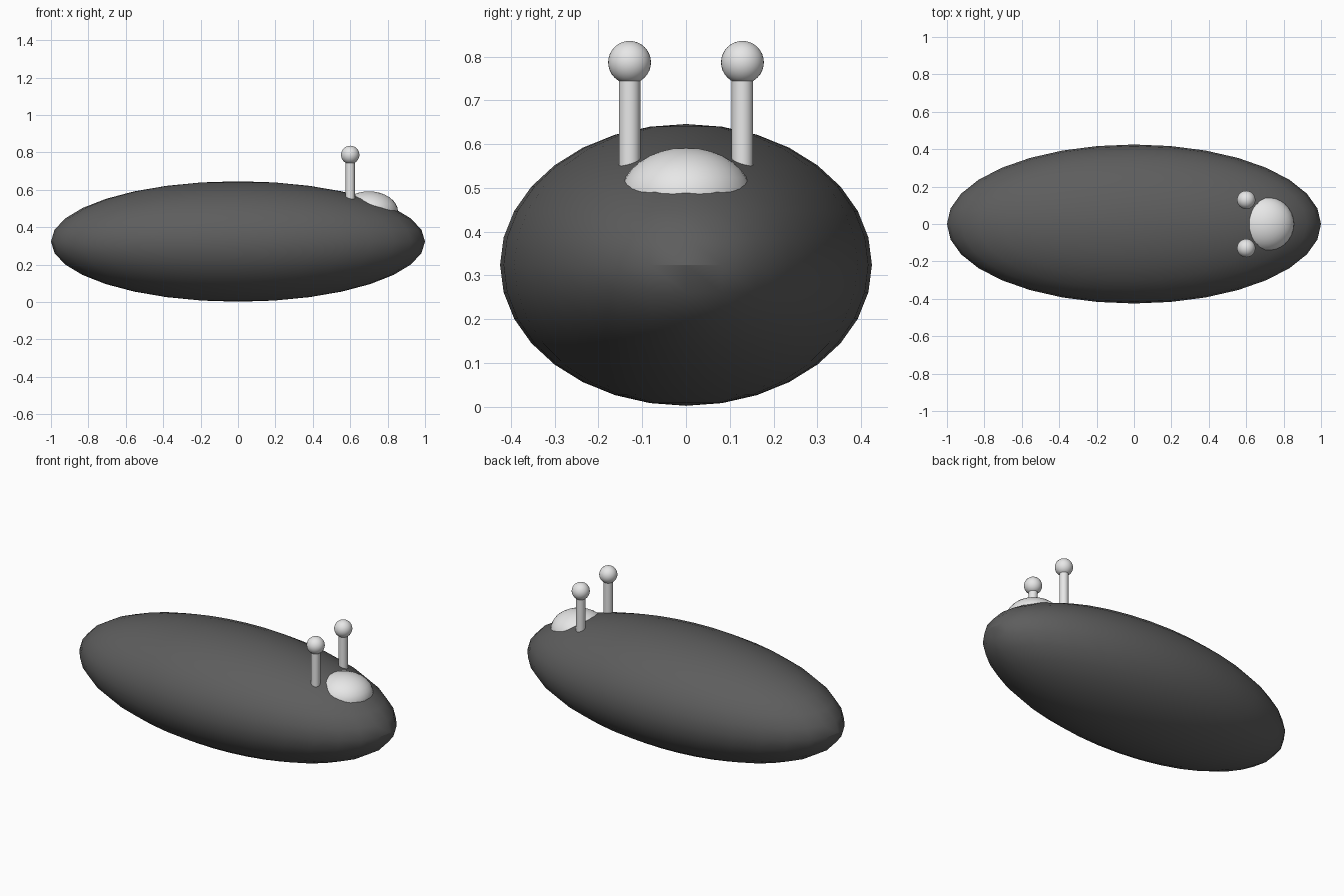
import bpy

if "Cube" in bpy.data.objects:
    bpy.data.objects.remove(bpy.data.objects["Cube"])


def material(name, value):
    mat = bpy.data.materials.new(name)
    mat.diffuse_color = (value, value, value, 1)
    mat.use_nodes = True
    mat.node_tree.nodes["Principled BSDF"].inputs["Base Color"].default_value = mat.diffuse_color
    return mat


dark = material("dark_grey", 0.11)
pale = material("pale_grey", 0.8)


def finish(obj, name, mat):
    obj.name = name
    obj.data.materials.append(mat)
    bpy.ops.object.transform_apply(location=False, rotation=False, scale=True)
    bpy.ops.object.shade_smooth_by_angle()


def ellipsoid(name, centre, radii, mat):
    bpy.ops.mesh.primitive_uv_sphere_add(segments=32, ring_count=16, radius=1, location=centre)
    obj = bpy.context.object
    obj.scale = radii
    finish(obj, name, mat)


# Long rounded body
ellipsoid("body", (0, 0, 0.324), (1.0, 0.425, 0.322), dark)

# Half-sunk dome near the nose
ellipsoid("dome", (0.70, 0, 0.482), (0.156, 0.15, 0.11), pale)

# Pair of stalks with ball tips
for side, y in (("right", -0.129), ("left", 0.129)):
    bpy.ops.mesh.primitive_cylinder_add(vertices=32, radius=0.0245, depth=0.29,
                                        location=(0.60, y, 0.635))
    finish(bpy.context.object, side + "_stalk", pale)
    ellipsoid(side + "_stalk_ball", (0.60, y, 0.787), (0.049, 0.049, 0.049), pale)
